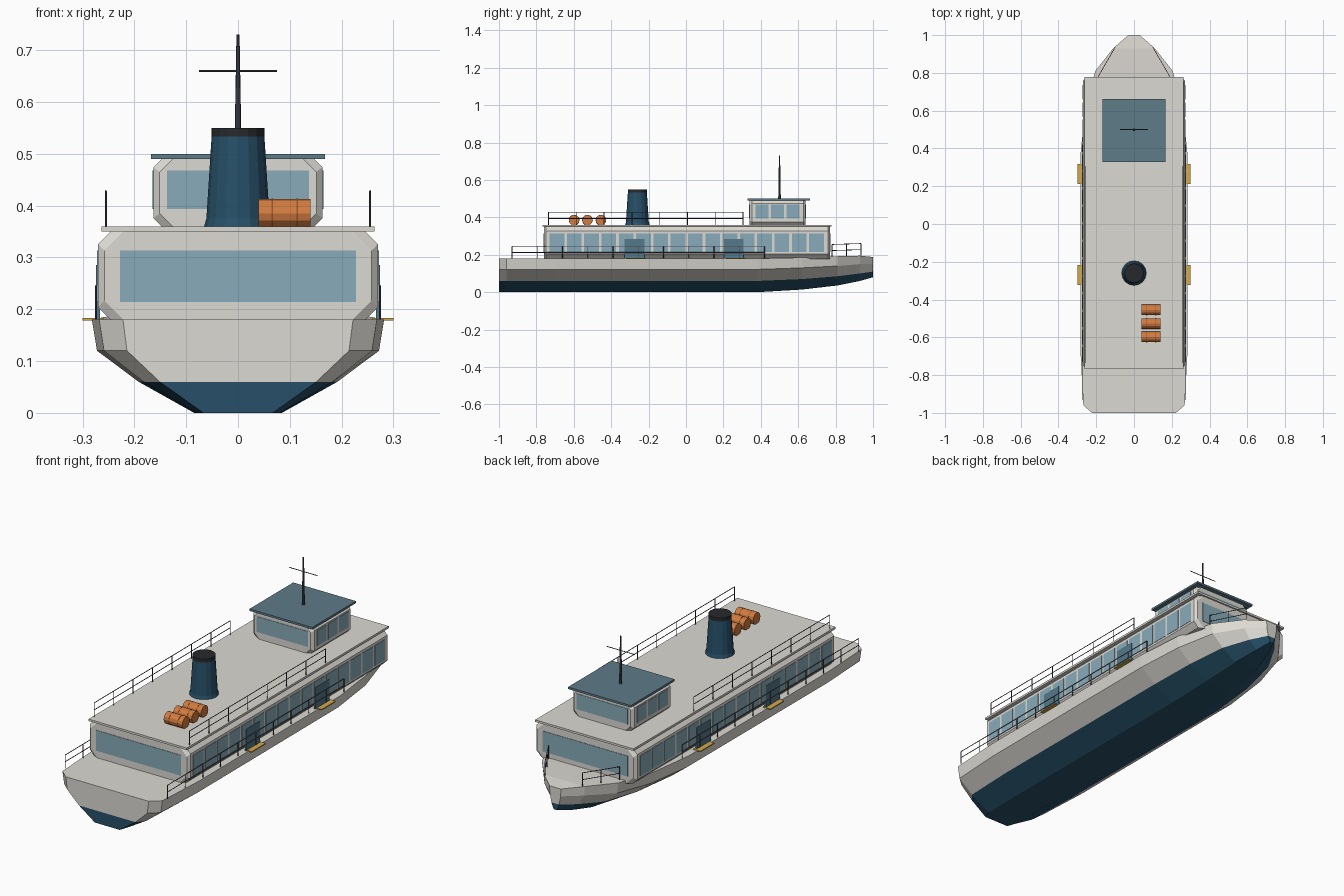
import bpy, bmesh
from mathutils import Vector

if "Cube" in bpy.data.objects:
    bpy.data.objects.remove(bpy.data.objects["Cube"])


def mat(name, r, g, b):
    m = bpy.data.materials.new(name)
    m.diffuse_color = (r, g, b, 1)
    m.use_nodes = True
    m.node_tree.nodes["Principled BSDF"].inputs["Base Color"].default_value = m.diffuse_color
    return m


WHITE = mat("off_white", .72, .70, .65)
NAVY = mat("navy", .02, .08, .14)
GLASS = mat("glass", .25, .41, .49)
DOOR = mat("door_blue", .09, .19, .26)
TEAL = mat("roof_teal", .11, .20, .25)
GOLD = mat("gold", .65, .40, .07)
ORANGE = mat("orange", .65, .20, .05)
STRAP = mat("strap", .30, .09, .03)
BLACK = mat("black", .02, .022, .025)
STEEL = mat("steel", .06, .065, .08)


def finish(name, bm, *mats):
    bmesh.ops.recalc_face_normals(bm, faces=bm.faces)
    me = bpy.data.meshes.new(name)
    bm.to_mesh(me)
    bm.free()
    for m in mats:
        me.materials.append(m)
    ob = bpy.data.objects.new(name, me)
    bpy.context.collection.objects.link(ob)
    return ob


def loft(name, rings, mats, pick=lambda i, j: 0, caps=True):
    """Skin closed rings of equal length; pick(ring, side) gives the material."""
    bm = bmesh.new()
    vs = [[bm.verts.new(p) for p in r] for r in rings]
    n = len(rings[0])
    for i in range(len(vs) - 1):
        for j in range(n):
            k = (j + 1) % n
            f = bm.faces.new((vs[i][j], vs[i][k], vs[i + 1][k], vs[i + 1][j]))
            f.material_index = pick(i, j)
    if caps:
        bm.faces.new(vs[0])
        bm.faces.new(vs[-1]).material_index = pick(len(vs) - 2, 0)
    return finish(name, bm, *mats)


def add_box(bm, x0, x1, y0, y1, z0, z1):
    vs = bmesh.ops.create_cube(bm, size=1)["verts"]
    for v in vs:
        v.co = Vector(((x0 + x1) / 2 + v.co.x * (x1 - x0),
                       (y0 + y1) / 2 + v.co.y * (y1 - y0),
                       (z0 + z1) / 2 + v.co.z * (z1 - z0)))


def boxes(name, m, items):
    bm = bmesh.new()
    for it in items:
        add_box(bm, *it)
    return finish(name, bm, m)


def rod(bm, a, b, r0=.002, r1=None, sides=6):
    a, b = Vector(a), Vector(b)
    d = b - a
    vs = bmesh.ops.create_cone(bm, cap_ends=True, segments=sides, radius1=r0,
                               radius2=r0 if r1 is None else r1, depth=d.length)["verts"]
    q = d.to_track_quat('Z', 'Y')
    for v in vs:
        v.co = q @ v.co + (a + b) / 2


def railing(name, path, h, posts):
    """Posts and two rails on both sides, along a path of deck points."""
    bm = bmesh.new()
    for s in (-1, 1):
        pts = [Vector((s * x, y, z)) for x, y, z in path]
        for a, b in zip(pts, pts[1:]):
            for k in (h, h * .5):
                up = Vector((0, 0, k))
                rod(bm, a + up, b + up, .0018)
            for i in range(posts):
                p = a.lerp(b, i / (posts - 1))
                rod(bm, p, p + Vector((0, 0, h)))
    return finish(name, bm, STEEL)


# Hull: stations of (y, deck half width, keel z, chine z, knuckle z, deck z)
stations = [(-1, .222, 0, .06, .12, .18), (-.96, .268, 0, .06, .12, .18),
            (-.7, .282, 0, .06, .12, .18), (.38, .282, 0, .06, .122, .18),
            (.62, .258, .014, .07, .13, .185), (.81, .205, .036, .085, .14, .192),
            (.93, .11, .06, .10, .15, .195), (1, .03, .08, .11, .152, .188)]
rings = []
for y, w, k, c, n, d in stations:
    half = [(.30 * w, k), (.68 * w, c), (.965 * w, n), (w, d)]
    rings.append([(x, y, z) for x, z in half] + [(-x, y, z) for x, z in reversed(half)])
hull = loft("hull", rings, [WHITE, NAVY],
            lambda i, j: 1 if j in (0, 6, 7) else 0, caps=False)
bm = bmesh.new()
bm.from_mesh(hull.data)
bm.verts.ensure_lookup_table()
for base in (0, 8 * (len(stations) - 1)):
    v = bm.verts[base:base + 8]
    bm.faces.new(v[1:7]).material_index = 0
    bm.faces.new((v[0], v[1], v[6], v[7])).material_index = 1
bmesh.ops.recalc_face_normals(bm, faces=bm.faces)
bm.to_mesh(hull.data)
bm.free()


# Deckhouses: chamfered cross-section, slightly pinched at both ends
def house(name, w, y0, y1, z0, z1, c):
    def ring(y, w, c):
        half = [(w - c, z0), (w, z0 + c), (w, z1 - c), (w - c, z1)]
        return [(x, y, z) for x, z in half] + [(-x, y, z) for x, z in reversed(half)]
    e = .012
    return loft(name, [ring(y0, w - e, c * 1.5), ring(y0 + e, w, c),
                       ring(y1 - e, w, c), ring(y1, w - e, c * 1.5)], [WHITE])


house("cabin", .270, -.76, .77, .178, .352, .026)
house("wheelhouse", .163, .34, .64, .358, .492, .018)
boxes("cabin_roof", WHITE, [(-.263, .263, -.768, .778, .35, .36)])
boxes("wheelhouse_roof", TEAL, [(-.168, .168, .328, .662, .49, .50)])


# Windows: a row along each side and one wide pane at each end
def windows(name, w, ys, pane, z0, z1, end_w, y0, y1):
    items = [(s * w - .002, s * w + .002, y - pane / 2, y + pane / 2, z0, z1)
             for s in (-1, 1) for y in ys]
    items += [(-end_w, end_w, y - .002, y + .002, z0, z1) for y in (y0, y1)]
    boxes(name, GLASS, items)


windows("cabin_windows", .270, [-.69 + i * .0925 for i in range(16)], .079,
        .214, .313, .228, -.76, .77)
windows("wheelhouse_windows", .163, [.407 + i * .083 for i in range(3)], .07,
        .393, .468, .137, .34, .64)

# Side doors and boarding platforms
boxes("doors", DOOR, [(s * .270 - .004, s * .270 + .004, y - .053, y + .053, .18, .285)
                      for s in (-1, 1) for y in (-.275, .255)])
boxes("boarding_platforms", GOLD, [(s * .28 - .02, s * .28 + .02, y - .053, y + .053, .178, .183)
                                   for s in (-1, 1) for y in (-.27, .265)])

# Railings
railing("main_deck_railing", [(.274, -.93, .18), (.274, .42, .18)], .065, 11)
railing("roof_railing", [(.255, -.735, .36), (.255, .305, .36)], .068, 8)
railing("bow_railing", [(.19, .78, .19), (.10, .935, .195)], .065, 3)


# Funnel: tapered 16-sided tube with foot flare and black cap
def circle(r, z):
    bm = bmesh.new()
    vs = bmesh.ops.create_circle(bm, segments=16, radius=r)["verts"]
    out = [(v.co.x, v.co.y - .26, z) for v in vs]
    bm.free()
    return out


loft("funnel", [circle(r, z) for r, z in
                [(.066, .358), (.061, .375), (.051, .533), (.051, .55)]],
     [NAVY, BLACK], lambda i, j: 1 if i == 2 else 0)

# Life raft canisters with straps
bm, straps = bmesh.new(), bmesh.new()
for y in (-.598, -.527, -.455):
    rod(bm, (.04, y, .385), (.14, y, .385), .028, sides=12)
    for x in (.065, .113):
        rod(straps, (x, y, .385), (x + .003, y, .385), .0287, sides=12)
finish("life_rafts", bm, ORANGE)
finish("life_raft_straps", straps, STRAP)

# Mast and yard
bm = bmesh.new()
rod(bm, (0, .5, .498), (0, .5, .73), .007, .003, 8)
rod(bm, (-.075, .5, .66), (.075, .5, .66), .002)
finish("mast", bm, STEEL)
